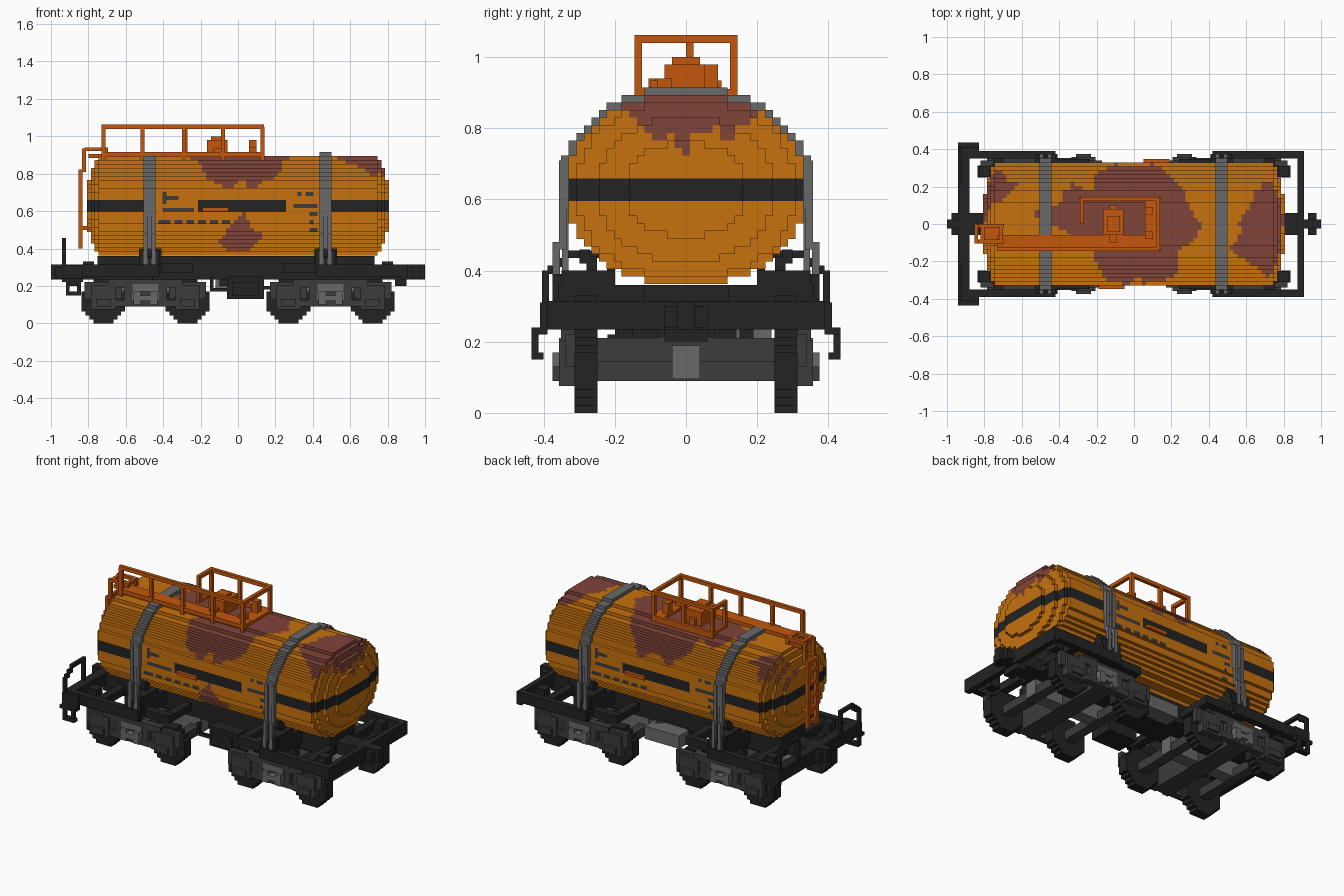
import bpy, bmesh, math

cube = bpy.data.objects.get("Cube")
if cube:
    bpy.data.objects.remove(cube, do_unlink=True)

V = 2 / 94          # size of one block cell


def material(name, rgb):
    lin = [(c / 255 / 12.92) if c < 11 else ((c / 255 + 0.055) / 1.055) ** 2.4 for c in rgb] + [1]
    m = bpy.data.materials.new(name)
    m.diffuse_color = lin
    m.use_nodes = True
    b = m.node_tree.nodes["Principled BSDF"]
    b.inputs["Base Color"].default_value = lin
    b.inputs["Roughness"].default_value = 0.8
    return m


ORANGE = material("tank orange", (198, 113, 14))
RUST = material("rust brown", (128, 68, 56))
DEEP = material("deep orange", (196, 87, 13))
BLACK = material("black", (35, 35, 35))
DARK = material("dark grey", (60, 60, 60))
GREY = material("grey", (105, 105, 105))


def finish(name, bm, mats):
    me = bpy.data.meshes.new(name)
    bm.to_mesh(me)
    bm.free()
    for m in mats:
        me.materials.append(m)
    ob = bpy.data.objects.new(name, me)
    bpy.context.collection.objects.link(ob)


def boxes(name, mat, items, mx=False, my=False):
    """One mesh of boxes (x0, x1, y0, y1, z0, z1), optionally mirrored in x and y."""
    bm = bmesh.new()
    for sx in ((1, -1) if mx else (1,)):
        for sy in ((1, -1) if my else (1,)):
            for x0, x1, y0, y1, z0, z1 in items:
                vs = bmesh.ops.create_cube(bm, size=1)["verts"]
                for v in vs:
                    v.co = (sx * ((x0 + x1) / 2 + v.co.x * (x1 - x0)),
                            sy * ((y0 + y1) / 2 + v.co.y * (y1 - y0)),
                            (z0 + z1) / 2 + v.co.z * (z1 - z0))
    finish(name, bm, [mat])


def blocks(name, cells, origin, mats, rule=None):
    """Outer skin of a set of block cells; rule(centre, normal) picks the material."""
    bm, verts = bmesh.new(), {}

    def vert(key):
        if key not in verts:
            verts[key] = bm.verts.new([origin[a] + key[a] * V for a in range(3)])
        return verts[key]
    for c in cells:
        for a in range(3):
            for s in (0, 1):
                n = list(c)
                n[a] += 2 * s - 1
                if tuple(n) in cells:
                    continue
                quad = []
                for p, q in ((0, 0), (1, 0), (1, 1), (0, 1)):
                    k = list(c)
                    k[a] += s
                    k[(a + 1) % 3] += p
                    k[(a + 2) % 3] += q
                    quad.append(vert(tuple(k)))
                f = bm.faces.new(quad if s else quad[::-1])
                if rule:
                    f.material_index = rule(f.calc_center_median(), a, 2 * s - 1)
    finish(name, bm, mats)


def inside(px, py, poly):
    hit = False
    for (x0, y0), (x1, y1) in zip(poly, poly[1:] + poly[:1]):
        if (y0 > py) != (y1 > py) and px < x0 + (py - y0) * (x1 - x0) / (y1 - y0):
            hit = not hit
    return hit


# Rust patches, unrolled over the shell as (x, distance from the crown)
RUST_TOP = [
    [(-.21, -.2), (-.19, -.3), (-.16, -.42), (-.03, -.51), (0, -.42), (.03, -.4), (.05, -.5), (.1, -.48),
     (.22, -.38), (.24, -.28), (.22, -.2), (.3, -.1), (.37, -.02), (.3, .08), (.26, .22), (.17, .38),
     (.1, .5), (0, .42), (-.1, .5), (-.2, .36), (-.22, .2), (-.33, .26), (-.38, .2), (-.4, .1),
     (-.55, .06), (-.45, 0), (-.35, -.05), (-.33, -.1), (-.2, -.15)],
    [(.52, -.15), (.58, -.03), (.55, 0), (.62, .1), (.65, .2), (.7, .28), (.79, .24), (.82, 0),
     (.78, -.25), (.72, -.42), (.68, -.33), (.6, -.25)],
    [(-.82, .15), (-.72, .14), (-.66, .2), (-.59, .28), (-.68, .3), (-.7, .42), (-.82, .36)]]
RUST_SIDE = [(.03, .6), (0, .57), (-.1, .44), (-.05, .39), (.03, .38), (.09, .41), (.14, .46), (.07, .52)]
RUST_END = [(-.18, .91), (-.17, .85), (-.08, .77), (-.03, .78), (-.01, .7), (.02, .78), (.09, .8),
            (.12, .75), (.15, .8), (.21, .83), (.21, .91)]
# Painted side marks (x0, x1, z0, z1)
MARKS = [(-.41, -.38, .64, .71), (-.38, -.32, .66, .685), (-.41, -.24, .59, .62), (.29, .43, .615, .64),
         (.31, .35, .68, .705), (.37, .41, .68, .705), (.38, .43, .57, .59), (.38, .41, .53, .55),
         (.38, .43, .49, .51)] + [(-.415 + i * .064, -.37 + i * .064, .53, .56) for i in range(6)]
TZ = 29.5 * V       # tank axis height


def tank_colour(c, axis, sign):
    x, y, z = c
    stripe = abs(z - TZ) < 1.5 * V
    if axis == 0 and abs(x) > .74:
        return 2 if stripe else int(x > 0 and inside(y, z, RUST_END))
    xs = x if y < 0 else -x
    if axis == 1 and abs(y) > .3 and any(a < xs < b and d < z < e for a, b, d, e in MARKS):
        return 3
    if stripe and not (-.5 < xs < -.21 or .26 < xs < .47):
        return 2
    u = math.copysign(abs(y) + .895 - z, y)
    if z > TZ and any(inside(x, u, p) for p in RUST_TOP):
        return 1
    return int(y < 0 and inside(x, z, RUST_SIDE))


def oval(j, k, s=1):
    return (abs(j) / (15.6 * s)) ** 2.2 + (abs(k) / (12.6 * s)) ** 2.2 <= 1


# Tank with stepped domed ends
cells = set()
for i in range(-38, 38):
    d = abs(i + .5)
    s = .5 if d > 37 else .75 if d > 36 else .93 if d > 35 else 1
    cells |= {(i, j, k) for j in range(-15, 16) for k in range(-12, 13) if oval(j, k, s)}
blocks("tank", cells, (0, -V / 2, TZ - V / 2), [ORANGE, RUST, BLACK, DARK], tank_colour)

# Double straps over the tank, with legs running down to the frame
for label, cx in (("left", .468), ("right", -.473)):
    hoop = {(i, j, k) for i in (-1, 0, 1) for j in range(-17, 18) for k in range(-2, 14)
            if any(oval(j + a, k + b) for a, b in ((0, 0), (1, 0), (-1, 0), (0, -1)))
            and not (i == 0 and oval(j, k))}
    blocks(label + "_strap", hoop, (cx - V / 2, -V / 2, TZ - V / 2), [GREY])
    legs, clamps = [], []
    for o in (-V, V):
        legs += [(cx + o - V / 2, cx + o + V / 2, .335, .357, .46, .71),
                 (cx + o - V / 2, cx + o + V / 2, .354, .375, .3, .48)]
    legs.append((cx - V / 2, cx + V / 2, .33, .348, .32, .71))
    clamps += [(cx - .055, cx - .03, .33, .375, .31, .39), (cx + .03, cx + .055, .33, .375, .31, .39),
               (cx - .055, cx + .055, .33, .37, .31, .35)]
    boxes(label + "_strap_legs", GREY, legs, my=True)
    boxes(label + "_strap_clamps", BLACK, clamps, my=True)

# Cradles, stepped up to the tank
boxes("cradles", BLACK, [(.41, .53, 0, .375, .27, .32), (.41, .53, .1, .36, .32, .36),
                         (.41, .53, .2, .35, .36, .4), (.44, .5, .25, .28, .4, .44),
                         (.44, .5, .27, .3, .42, .46)], mx=True, my=True)
boxes("side_signs", DEEP, [(-.19, -.05, -.348, -.325, .597, .618), (.05, .19, .325, .348, .597, .618)])

# Underframe
boxes("centre_sill", BLACK, [(-.75, .73, -.12, .12, .235, .36), (-.93, .9, -.06, .06, .235, .31)])
boxes("side_rails", BLACK, [(-.94, -.42, .35, .39, .25, .315), (.42, .91, .35, .39, .25, .315)], my=True)
boxes("end_beams", BLACK, [(-.94, -.88, -.39, .39, .235, .315), (.875, .91, -.39, .39, .235, .315)])
boxes("gussets", BLACK, [(.24, .42, .3, .347, .27, .32), (.24, .29, .1, .33, .27, .315),
                         (.77, .83, .25, .31, .25, .33), (.7, .75, .1, .37, .25, .3)], mx=True, my=True)
boxes("couplers", BLACK, [(.86, 1, -.025, .025, .235, .315), (.93, .975, -.06, .06, .24, .3),
                          (.84, .9, -.06, .06, .2, .315)], mx=True)
boxes("brake_gear", BLACK, [(-.06, .14, -.2, -.05, .13, .25), (-.03, .11, -.22, -.2, .15, .22),
                            (-.15, -.06, -.2, -.18, .17, .19), (-.15, -.13, -.2, -.18, .17, .25),
                            (.14, .2, -.15, -.13, .18, .2), (-.1, .1, -.05, .2, .2, .25)])
boxes("air_tank", GREY, [(-.12, .12, .14, .24, .17, .25)])

# End handrails and step stirrups
boxes("end_handrails", BLACK, [(-.94, -.92, .385, .405, .3, .4), (-.94, -.92, .36, .39, .39, .415),
                               (-.94, -.92, .33, .365, .41, .435), (-.94, -.92, .22, .335, .435, .457),
                               (-.94, -.92, .2, .222, .31, .457)], my=True)
boxes("step_stirrups", BLACK, [(-.94, -.83, .39, .41, .22, .31), (-.92, -.9, .415, .435, .15, .24),
                               (-.86, -.84, .415, .435, .15, .24), (-.92, -.84, .4, .435, .15, .17),
                               (-.94, -.83, .395, .435, .22, .24)], my=True)

# Bogies
disc = {(i, j, k) for i in range(-5, 6) for j in range(3) for k in range(-5, 6) if i * i + k * k < 31}
for label, cx in (("left", .495), ("right", -.495)):
    for end, wx in (("inner", cx - .225), ("outer", cx + .225)):
        for side, y in (("front", -.313), ("back", .249)):
            blocks(f"{label}_{end}_{side}_wheel", disc, (wx - V / 2, y, 5 * V), [BLACK])
    frame = [(cx - .2, cx + .2, .31, .352, .19, .235), (cx - .17, cx + .17, .31, .352, .09, .125)]
    axles = []
    for s in (-1, 1):
        w, p = cx + s * .225, cx + s * .095
        frame += [(w - .065, w + .065, .31, .357, .075, .205), (w - .04, w + .04, .357, .375, .09, .13),
                  (w - .1, w + .1, .31, .34, .13, .22), (p - .02, p + .02, .31, .352, .1, .235)]
        axles.append((w - .03, w + .03, 0, .25, .09, .145))
    boxes(label + "_bogie_sides", DARK, frame, my=True)
    boxes(label + "_axles", DARK, axles, my=True)
    boxes(label + "_bolster", DARK, [(cx - .06, cx + .06, -.32, .32, .09, .21)])
    boxes(label + "_pivot", BLACK, [(cx - .06, cx + .06, -.08, .08, .2, .27),
                                    (cx - .04, cx + .04, -.19, -.15, .2, .27),
                                    (cx - .04, cx + .04, .15, .19, .2, .27)])
    boxes(label + "_bogie_beam", GREY, [(cx - .26, cx + .26, -.04, .04, .095, .19)])
    boxes(label + "_springs", GREY, [(cx - .07, cx + .07, .33, .357, .17, .21),
                                     (cx - .065, cx - .025, .33, .375, .1, .17),
                                     (cx + .025, cx + .065, .33, .375, .1, .17),
                                     (cx - .04, cx + .04, .33, .375, .12, .15)], my=True)

# Walkway, railings and fittings on top
boxes("walkway", DEEP, [(-.73, .14, -.14, -.06, .89, .915), (.06, .14, -.14, .145, .89, .91),
                        (-.29, .14, .125, .145, .86, .91), (-.29, -.27, .01, .145, .89, .91)])
R = V
rails = [(-.73, .14, -.145, -.145 + R, 1.04, 1.062), (-.29, .14, .145 - R, .145, 1.04, 1.062),
         (.14 - R, .14, -.145, .145, 1.04, 1.062), (-.29, -.29 + R, 0, .145, 1.04, 1.062),
         (-.29, -.29 + R, 0, R, .89, 1.05)]
rails += [(x - R / 2, x + R / 2, -.145, -.145 + R, .87, 1.05) for x in (-.72, -.51, -.29, -.08, .13)]
rails += [(x - R / 2, x + R / 2, .145 - R, .145, .87, 1.05) for x in (-.28, -.08, .13)]
boxes("railings", DEEP, rails)
boxes("hatch", DEEP, [(-.165, -.055, -.06, .08, .88, .98), (-.145, -.075, -.04, .04, .98, 1.0),
                      (-.13, -.09, -.1, .1, .88, .935)])
boxes("valves", DEEP, [(.06, .1, y - .02, y + .02, .89, z) for y, z in ((.07, .98), (-.06, .94))])

# End ladder with its curved-over top
ladder = [(-.853, -.832, y, y + R, .4, .82) for y in (-.105, -.02)]
ladder += [(-.853, -.835, -.1, 0, z, z + R) for z in (.42, .5, .58, .66, .74, .8)]
for y in (-.105, -.02):
    ladder += [(-.835, -.814, y, y + R, .81, .935), (-.82, -.7, y, y + R, .92, .94),
               (-.715, -.695, y, y + R, .88, .94), (-.84, -.76, y, y + R, .5, .52)]
ladder += [(-.82, -.8, -.1, 0, .92, .94), (-.72, -.7, -.1, 0, .92, .94), (-.8, -.7, -.1, -.01, .885, .905)]
boxes("ladder", DEEP, ladder)
